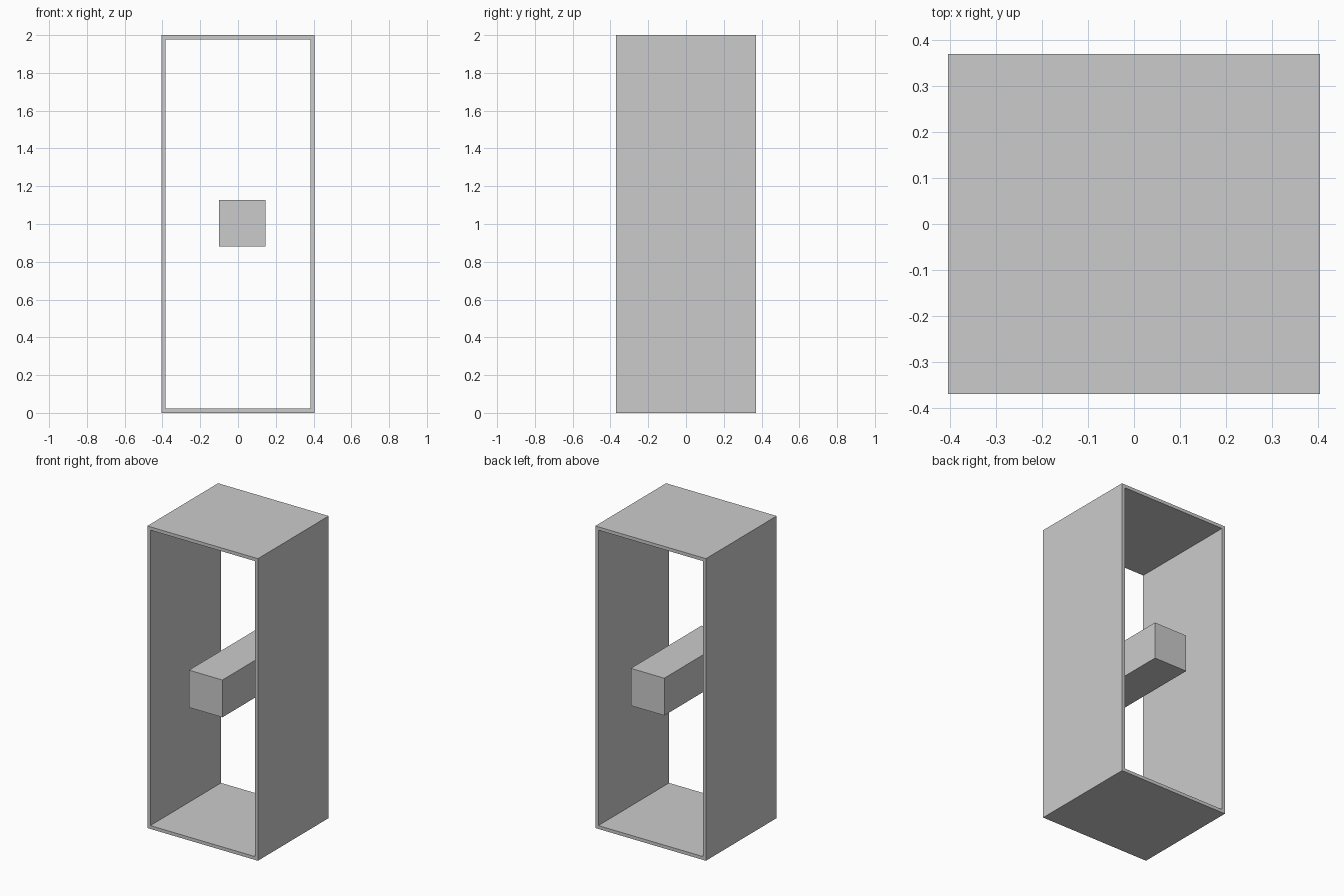
import bpy, bmesh

if "Cube" in bpy.data.objects:
    bpy.data.objects.remove(bpy.data.objects["Cube"])

WIDTH, DEPTH, HEIGHT, WALL = 0.81, 0.74, 2.0, 0.022


def rect(x0, x1, z0, z1):
    return [(x0, z0), (x1, z0), (x1, z1), (x0, z1)]


def make_object(name, bm):
    bmesh.ops.recalc_face_normals(bm, faces=bm.faces)
    mesh = bpy.data.meshes.new(name)
    bm.to_mesh(mesh)
    bm.free()
    obj = bpy.data.objects.new(name, mesh)
    bpy.context.collection.objects.link(obj)
    return obj


def extrude_depth(name, outline, hole=None):
    """Extrude a front outline (optionally with a matching hole) from front to back."""
    bm = bmesh.new()
    outer = [bm.verts.new((x, -DEPTH / 2, z)) for x, z in outline]
    if hole:
        inner = [bm.verts.new((x, -DEPTH / 2, z)) for x, z in hole]
        n = len(outer)
        faces = [bm.faces.new((outer[i], outer[(i + 1) % n], inner[(i + 1) % n], inner[i]))
                 for i in range(n)]
    else:
        faces = [bm.faces.new(outer)]
    # keep the front faces so the extrusion is a closed solid
    back = bmesh.ops.extrude_face_region(bm, geom=faces, use_keep_orig=True)
    verts = [g for g in back["geom"] if isinstance(g, bmesh.types.BMVert)]
    bmesh.ops.translate(bm, verts=verts, vec=(0, DEPTH, 0))
    return make_object(name, bm)


# Open rectangular housing, front and back both open
w = WIDTH / 2
extrude_depth("housing", rect(-w, w, 0, HEIGHT),
              rect(-w + WALL, w - WALL, WALL, HEIGHT - WALL))

# Square bar running through the middle, slightly off centre
extrude_depth("centre_bar", rect(-0.10, 0.145, 0.88, 1.127))
